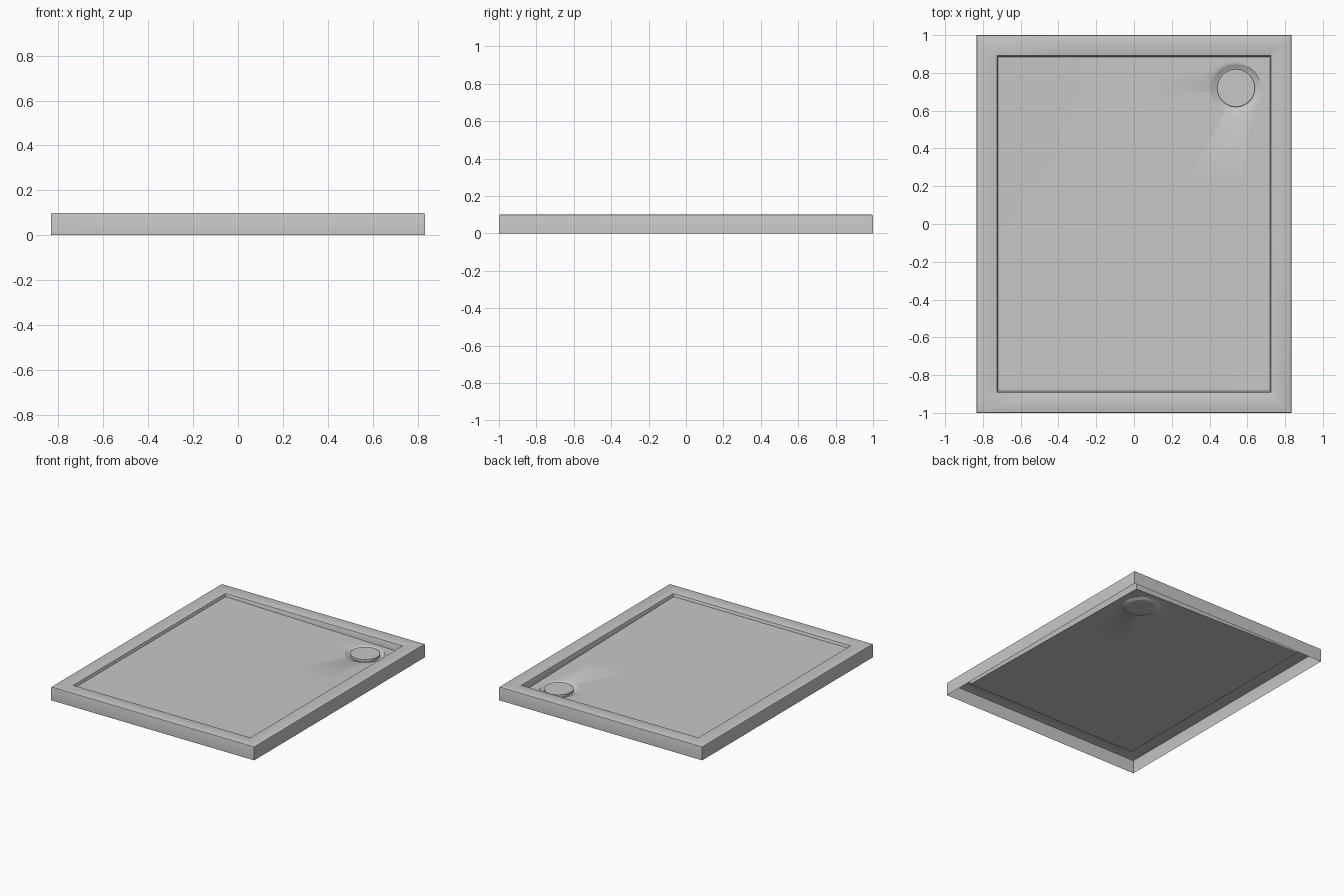
import bpy, bmesh
from math import atan2, cos, sin, pi
from mathutils import Vector

cube = bpy.data.objects.get("Cube")
if cube:
    bpy.data.objects.remove(cube, do_unlink=True)

HALF_X, HALF_Y = 0.72, 0.885          # basin half size
DRAIN = Vector((0.54, 0.72))
COVER_R = 0.10

grey = bpy.data.materials.new("light_grey")
grey.use_nodes = True
colour = (0.57, 0.57, 0.56, 1)
grey.diffuse_color = colour
grey.node_tree.nodes["Principled BSDF"].inputs["Base Color"].default_value = colour


def floor_z(x, y):
    """Basin floor falling towards the drain corner."""
    u = (x + HALF_X) / (2 * HALF_X)
    v = (y + HALF_Y) / (2 * HALF_Y)
    return 0.078 - 0.03 * u * v


def rect_hit(a):
    """Where a ray from the drain meets the basin edge."""
    c, s = cos(a), sin(a)
    tx = ((HALF_X if c > 0 else -HALF_X) - DRAIN.x) / c if abs(c) > 1e-6 else 9
    ty = ((HALF_Y if s > 0 else -HALF_Y) - DRAIN.y) / s if abs(s) > 1e-6 else 9
    return DRAIN + Vector((c, s)) * min(tx, ty)


def build(name, loops, cap=False):
    """Bridge matching loops of points into one surface."""
    bm = bmesh.new()
    rings = [[bm.verts.new(p) for p in loop] for loop in loops]
    n = len(rings[0])
    for a, b in zip(rings, rings[1:]):
        for i in range(n):
            j = (i + 1) % n
            bm.faces.new((a[i], a[j], b[j], b[i]))
    if cap:
        bm.faces.new(rings[-1])
        bm.faces.new(rings[0][::-1])
    bm.normal_update()
    mesh = bpy.data.meshes.new(name)
    bm.to_mesh(mesh)
    bm.free()
    mesh.materials.append(grey)
    obj = bpy.data.objects.new(name, mesh)
    bpy.context.collection.objects.link(obj)
    bpy.ops.object.select_all(action='DESELECT')
    bpy.context.view_layer.objects.active = obj
    obj.select_set(True)
    bpy.ops.object.shade_smooth_by_angle(angle=pi / 6)
    return obj


# Directions around the drain, including the exact basin corners
angles = [-pi + 0.01 + i * 2 * pi / 64 for i in range(64)]
angles += [atan2(sy * HALF_Y - DRAIN.y, sx * HALF_X - DRAIN.x)
           for sx in (-1, 1) for sy in (-1, 1)]
angles.sort()
edge = [rect_hit(a) for a in angles]

# Skirt, rim and basin wall: outward offset from the basin edge, and height
loops = []
for w, l, z in [(0.833, 1.0, 0), (0.833, 1.0, 0.092), (0.831, 0.998, 0.098),
                (0.825, 0.992, 0.1), (0.731, 0.896, 0.1), (0.726, 0.891, 0.098),
                (0.724, 0.889, 0.093)]:
    loops.append([(p.x * w / HALF_X, p.y * l / HALF_Y, z) for p in edge])

# Floor, running in from the basin edge to the drain
for t in (0, 0.25, 0.5, 0.75, 1):
    loop = []
    for a, p in zip(angles, edge):
        q = p.lerp(DRAIN + Vector((cos(a), sin(a))) * 0.138, t)
        loop.append((q.x, q.y, floor_z(q.x, q.y)))
    loops.append(loop)

# Rounded recess under the drain cover
base = floor_z(*DRAIN)
for r, dz in [(0.13, -0.002), (0.12, -0.007), (0.111, -0.012), (0.105, -0.015),
              (0.09, -0.015)]:
    loops.append([(DRAIN.x + r * cos(a), DRAIN.y + r * sin(a), base + dz) for a in angles])
build("shower_tray", loops)


# Drain cover disc
def circle(r, z):
    return [(DRAIN.x + r * cos(a), DRAIN.y + r * sin(a), z)
            for a in (i * 2 * pi / 64 for i in range(64))]


build("drain_cover", [circle(COVER_R, base - 0.014), circle(COVER_R, base + 0.004),
                      circle(COVER_R - 0.003, base + 0.006)], cap=True)
